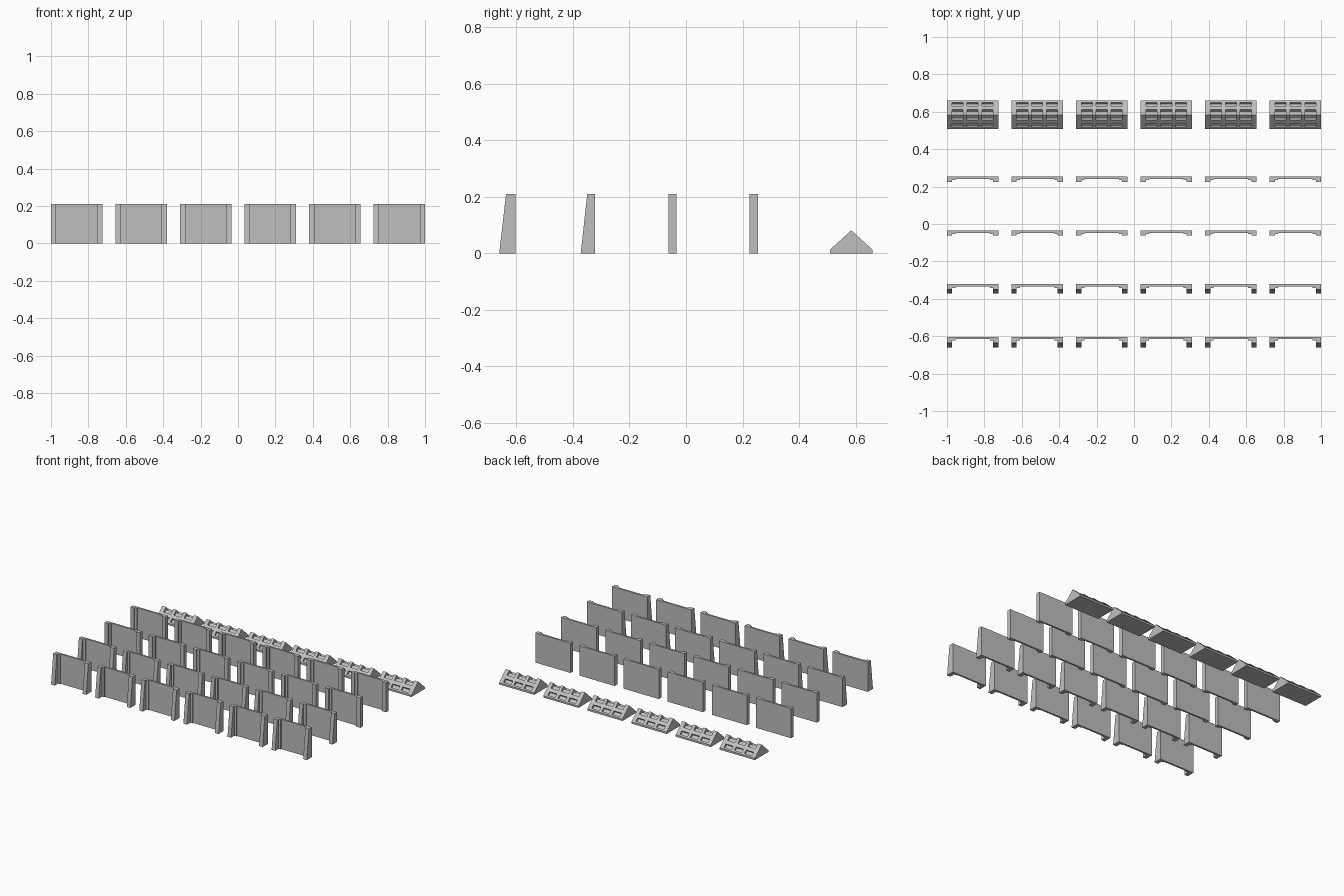
import bpy
import bmesh
from mathutils import Vector

if "Cube" in bpy.data.objects:
    bpy.data.objects.remove(bpy.data.objects["Cube"])

COLS, W, PITCH = 6, 0.275, 0.345
HEIGHT = 0.21

concrete = bpy.data.materials.new("concrete grey")
concrete.diffuse_color = (0.52, 0.52, 0.52, 1)
concrete.use_nodes = True
concrete.node_tree.nodes["Principled BSDF"].inputs["Base Color"].default_value = concrete.diffuse_color


def extrude_x(bm, profile, x0, x1):
    """Add a solid made from a (y, z) profile running from x0 to x1."""
    a = [bm.verts.new((x0, y, z)) for y, z in profile]
    b = [bm.verts.new((x1, y, z)) for y, z in profile]
    n = len(a)
    faces = [bm.faces.new(a), bm.faces.new(b[::-1])]
    for i in range(n):
        j = (i + 1) % n
        faces.append(bm.faces.new((a[i], b[i], b[j], a[j])))
    bmesh.ops.recalc_face_normals(bm, faces=faces)


def make_mesh(name, parts):
    bm = bmesh.new()
    for profile, x0, x1 in parts:
        extrude_x(bm, profile, x0, x1)
    mesh = bpy.data.meshes.new(name)
    bm.to_mesh(mesh)
    bm.free()
    mesh.materials.append(concrete)
    return mesh


def place_row(name, mesh, y):
    for i in range(COLS):
        ob = bpy.data.objects.new(f"{name}_{i + 1}", mesh)
        ob.location = (-1 + W / 2 + i * PITCH, y, 0)
        bpy.context.collection.objects.link(ob)


def wall_mesh(name, top_depth, base_depth):
    """Thin panel, stepped edges and end pillars; back face at y = 0."""
    def slab(top, base):
        return [(0, 0), (-base, 0), (-top, HEIGHT), (0, HEIGHT)]
    h = W / 2
    pillar, step = h - 0.028, h - 0.045
    parts = [(slab(0.013, 0.013), -step, step)]
    for s in (-1, 1):
        parts.append((slab(0.020, 0.020), s * step, s * pillar))
        parts.append((slab(top_depth, base_depth), s * pillar, s * h))
    return make_mesh(name, parts)


# Wall rows: two with battered pillars, two with straight pillars
place_row("wide_battered_wall", wall_mesh("wide_battered_wall", 0.033, 0.057), -0.603)
place_row("battered_wall", wall_mesh("battered_wall", 0.028, 0.051), -0.321)
place_row("straight_wall", wall_mesh("straight_wall", 0.028, 0.028), -0.034)
place_row("rear_straight_wall", wall_mesh("rear_straight_wall", 0.029, 0.029), 0.254)

# Ridged block: full ribs with pocketed sections between them
HALF, PEAK, LIP, DEPTH = 0.075, 0.081, 0.013, 0.015
slope = Vector((HALF, LIP - PEAK)).normalized()
inward = Vector((slope.y, -slope.x))


def on_slope(t, d):
    p = Vector((0, PEAK)) + slope * t + inward * d
    return (p.x, p.y)


def mirrored(peak, side):
    return [peak] + side + [(-y, z) for y, z in reversed(side)]


edge = [(HALF, LIP), (HALF, 0)]
rib = mirrored((0, PEAK), edge)
pockets = [on_slope(t, d) for t, d in ((0.038, DEPTH), (0.038, 0), (0.064, 0),
                                       (0.064, DEPTH), (0.090, DEPTH), (0.090, 0))]
pocketed = mirrored((0, PEAK + DEPTH / inward.y), pockets + edge)

cuts = [0, 0.028, 0.087, 0.108, 0.167, 0.188, 0.247, W]
parts = [(pocketed if i % 2 else rib, a - W / 2, b - W / 2)
         for i, (a, b) in enumerate(zip(cuts, cuts[1:]))]
place_row("ridged_block", make_mesh("ridged_block", parts), 0.584)
